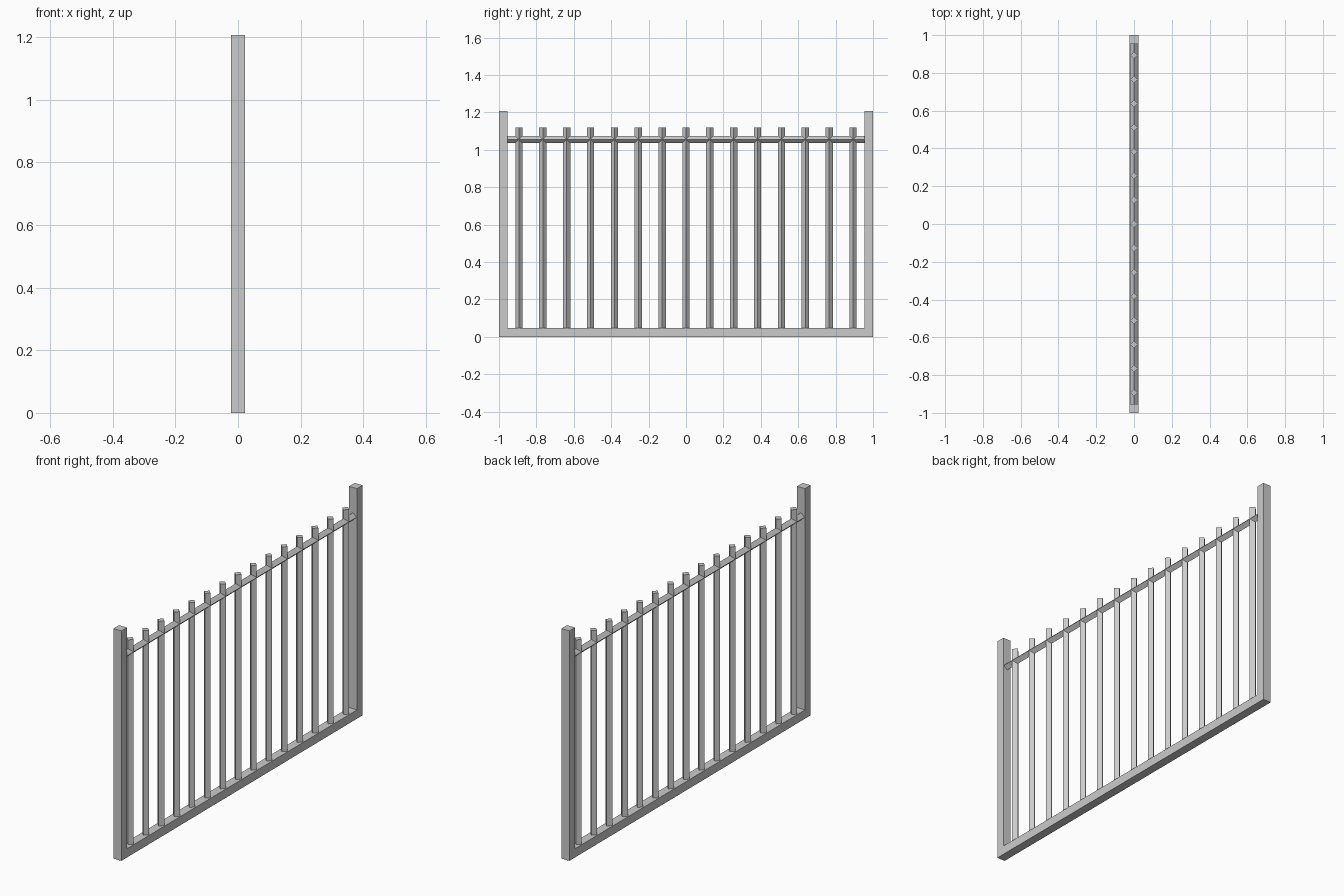
import bpy, bmesh
from math import pi
from mathutils import Matrix

if "Cube" in bpy.data.objects:
    bpy.data.objects.remove(bpy.data.objects["Cube"])

T = 0.046          # frame tube size
H = 1.207          # post height
BAR = 0.0275       # side of the diamond-set bars
RAIL_Z = 1.055


def finish(name, bm):
    bmesh.ops.recalc_face_normals(bm, faces=bm.faces)
    mesh = bpy.data.meshes.new(name)
    bm.to_mesh(mesh)
    bm.free()
    obj = bpy.data.objects.new(name, mesh)
    bpy.context.collection.objects.link(obj)
    return obj


def diamond_bar(name, length, location, along_y=False):
    """Square bar turned 45 degrees about its own length."""
    m = (Matrix.Translation(location)
         @ (Matrix.Rotation(pi / 2, 4, 'X') if along_y else Matrix.Identity(4))
         @ Matrix.Rotation(pi / 4, 4, 'Z')
         @ Matrix.Diagonal((BAR, BAR, length, 1)))
    bm = bmesh.new()
    bmesh.ops.create_cube(bm, size=1, matrix=m)
    return finish(name, bm)


# U-shaped frame: two posts and the bottom rail in one piece
outline = [(-1, 0), (1, 0), (1, H), (1 - T, H), (1 - T, T),
           (T - 1, T), (T - 1, H), (-1, H)]
bm = bmesh.new()
face = bm.faces.new([bm.verts.new((-T / 2, y, z)) for y, z in outline])
ext = bmesh.ops.extrude_face_region(bm, geom=[face], use_keep_orig=True)
bmesh.ops.translate(bm, vec=(T, 0, 0),
                    verts=[v for v in ext["geom"] if isinstance(v, bmesh.types.BMVert)])
finish("frame", bm)

# Upper rail between the posts
diamond_bar("upper_rail", 2 - 2 * T, (0, 0, RAIL_Z), along_y=True)

# Upright bars standing on the bottom rail
TOP = 1.12
for i in range(-7, 8):
    diamond_bar(f"upright_bar_{i + 8}", TOP - T, (0, i * 0.1276, (TOP + T) / 2))
